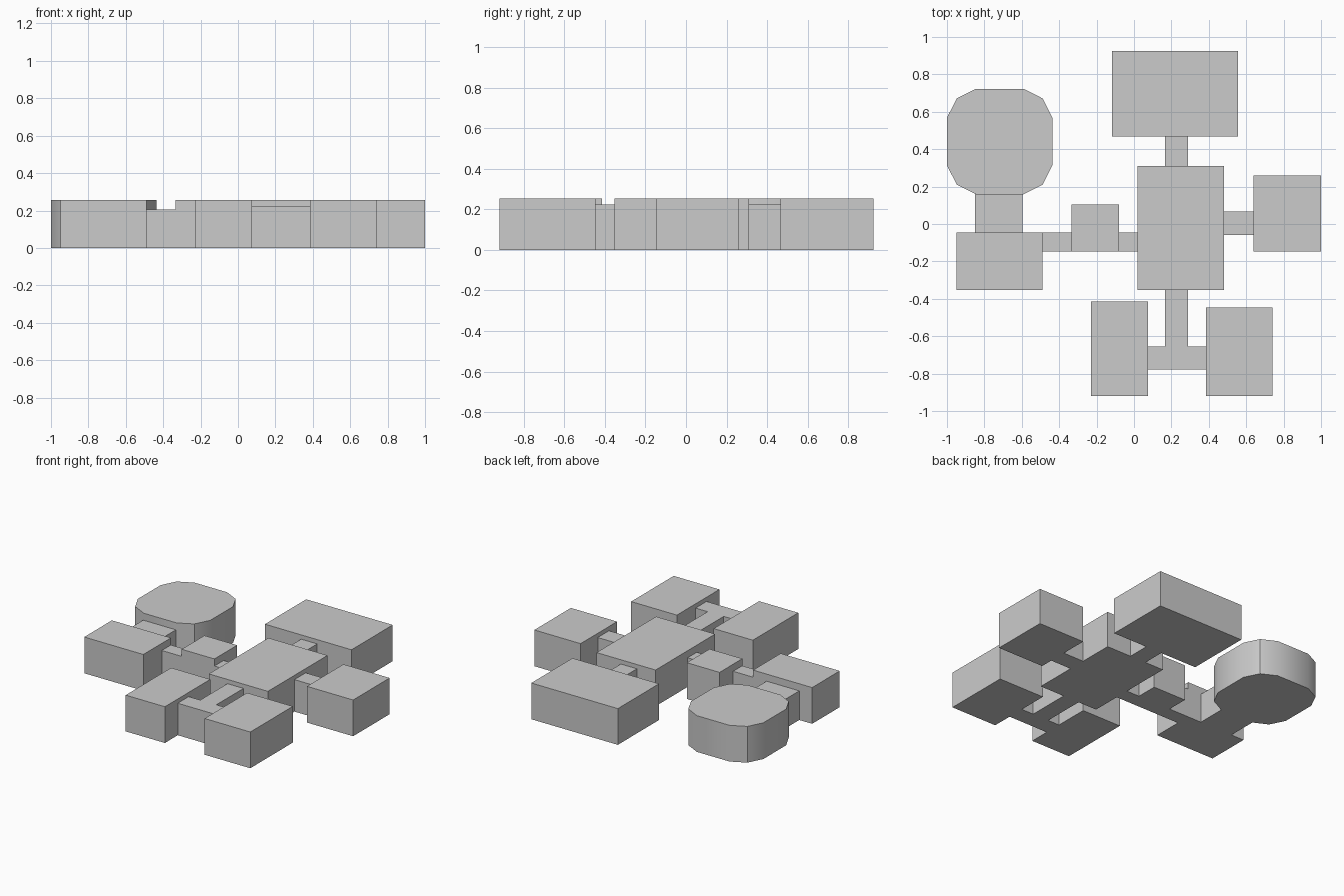
import bpy, bmesh
from math import radians

if "Cube" in bpy.data.objects:
    bpy.data.objects.remove(bpy.data.objects["Cube"])

ROOM = 0.255   # room height
HALL = 0.225   # passage height
LOW = 0.205    # low western passage height


def prism(name, outline, height):
    """Extrude a counter-clockwise floor outline up from z = 0."""
    bm = bmesh.new()
    base = bm.faces.new([bm.verts.new((x, y, 0)) for x, y in outline])
    top = bmesh.ops.extrude_face_region(bm, geom=[base], use_keep_orig=True)
    verts = [g for g in top["geom"] if isinstance(g, bmesh.types.BMVert)]
    bmesh.ops.translate(bm, verts=verts, vec=(0, 0, height))
    bmesh.ops.recalc_face_normals(bm, faces=bm.faces)
    mesh = bpy.data.meshes.new(name)
    bm.to_mesh(mesh)
    bm.free()
    obj = bpy.data.objects.new(name, mesh)
    bpy.context.collection.objects.link(obj)
    return obj


def block(name, x0, x1, y0, y1, height):
    return prism(name, [(x0, y0), (x1, y0), (x1, y1), (x0, y1)], height)


# Rectangular rooms
for name, *bounds in [
    ("main_hall", 0.02, 0.48, -0.353, 0.31),
    ("north_room", -0.117, 0.557, 0.467, 0.925),
    ("east_room", 0.64, 1.0, -0.148, 0.258),
    ("southwest_room", -0.23, 0.075, -0.92, -0.415),
    ("southeast_room", 0.384, 0.74, -0.92, -0.447),
    ("west_antechamber", -0.335, -0.08, -0.148, 0.105),
    ("west_room", -0.95, -0.49, -0.353, -0.046),
]:
    block(name, *bounds, ROOM)

# Passages
for name, *args in [
    ("north_passage", 0.165, 0.29, 0.31, 0.467, HALL),
    ("east_passage", 0.48, 0.64, -0.058, 0.067, HALL),
    ("south_passage", 0.165, 0.29, -0.655, -0.353, HALL),
    ("south_cross_passage", 0.075, 0.384, -0.777, -0.655, HALL),
    ("inner_west_passage", -0.08, 0.02, -0.148, -0.046, LOW),
    ("outer_west_passage", -0.49, -0.335, -0.148, -0.046, LOW),
    ("round_room_passage", -0.85, -0.595, -0.046, 0.162, LOW),
]:
    block(name, *args)

# Twelve-sided room, mirrored from one quarter of its outline
cx, cy = -0.718, 0.441
quarter = [(0.282, 0.127), (0.23, 0.23), (0.127, 0.282)]
outline = []
for i, (sx, sy) in enumerate([(1, 1), (-1, 1), (-1, -1), (1, -1)]):
    points = quarter if i % 2 == 0 else quarter[::-1]
    outline += [(cx + sx * x, cy + sy * y) for x, y in points]
round_room = prism("round_room", outline, ROOM)

bpy.context.view_layer.objects.active = round_room
round_room.select_set(True)
bpy.ops.object.shade_smooth_by_angle(angle=radians(30))
